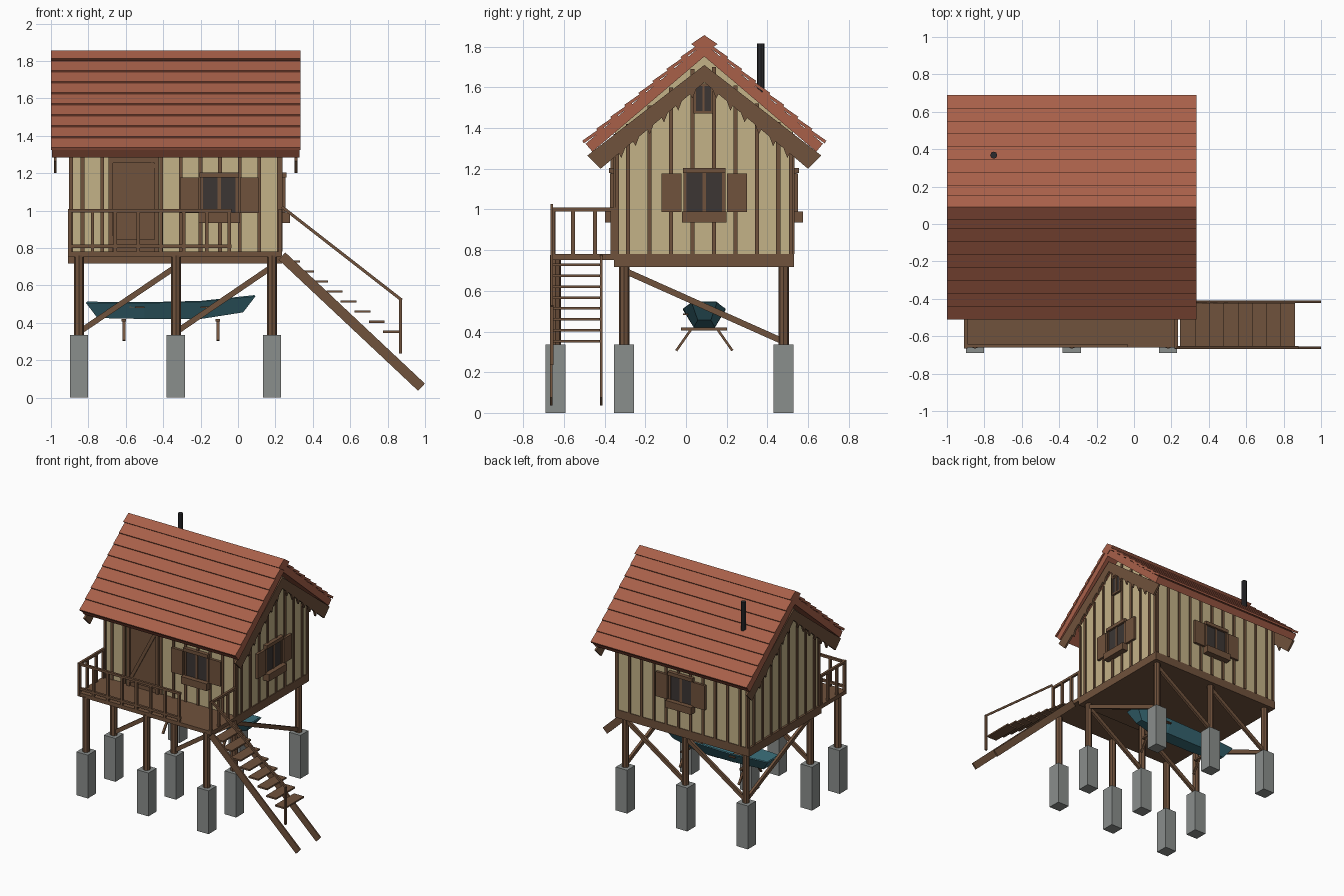
import bpy, bmesh, math
from mathutils import Matrix, Vector

cube = bpy.data.objects.get("Cube")
if cube:
    bpy.data.objects.remove(cube, do_unlink=True)


def material(name, r, g, b):
    lin = [((c / 255 + 0.055) / 1.055) ** 2.4 for c in (r, g, b)] + [1]
    m = bpy.data.materials.new(name)
    m.use_nodes = True
    m.diffuse_color = lin
    m.node_tree.nodes["Principled BSDF"].inputs["Base Color"].default_value = lin
    return m


WOOD = material("brown wood", 112, 82, 60)
CREAM = material("cream plaster", 196, 178, 135)
ROOF = material("red shingle", 168, 96, 73)
CONCRETE = material("grey concrete", 138, 142, 140)
GLASS = material("dark glass", 60, 54, 52)
IRON = material("black iron", 42, 42, 45)
TEAL = material("teal paint", 56, 106, 118)


def box(bm, lo, hi, m=Matrix()):
    lo, hi = Vector(lo), Vector(hi)
    size = Matrix.Diagonal((*(hi - lo), 1))
    bmesh.ops.create_cube(bm, size=1, matrix=m @ Matrix.Translation((lo + hi) / 2) @ size)


def beam(bm, p, q, w, h):
    """Rectangular bar from p to q, w wide and h deep."""
    p, q = Vector(p), Vector(q)
    d = (q - p).normalized()
    side = d.cross(Vector((0, 0, 1))).normalized()
    rot = Matrix((d, side, side.cross(d))).transposed().to_4x4()
    size = Matrix.Diagonal(((q - p).length, w, h, 1))
    bmesh.ops.create_cube(bm, size=1, matrix=Matrix.Translation((p + q) / 2) @ rot @ size)


def tube(bm, x, y, z0, z1, r):
    bmesh.ops.create_cone(bm, cap_ends=True, segments=8, radius1=r, radius2=r, depth=z1 - z0,
                          matrix=Matrix.Translation((x, y, (z0 + z1) / 2)))


def prism(bm, profile, x0, x1):
    """Extrude a (y, z) outline along x."""
    face = bm.faces.new([bm.verts.new((x0, y, z)) for y, z in profile])
    ext = bmesh.ops.extrude_face_region(bm, geom=[face])
    bmesh.ops.translate(bm, vec=(x1 - x0, 0, 0),
                        verts=[v for v in ext["geom"] if isinstance(v, bmesh.types.BMVert)])


def finish(bm, name, mat):
    bmesh.ops.recalc_face_normals(bm, faces=bm.faces)
    mesh = bpy.data.meshes.new(name)
    bm.to_mesh(mesh)
    bm.free()
    mesh.materials.append(mat)
    ob = bpy.data.objects.new(name, mesh)
    bpy.context.collection.objects.link(ob)
    return ob


X0, X1, Y0, Y1 = -0.895, 0.228, -0.348, 0.525
RIDGE, SLOPE, FLOOR = 0.09, 0.85, 0.782
PILE_X, PILE_Y = (-0.85, -0.332, 0.182), (-0.641, -0.304, 0.48)

# Foundation piles and posts
piles, posts = bmesh.new(), bmesh.new()
for x in PILE_X:
    for y in PILE_Y:
        box(piles, (x - 0.049, y - 0.049, 0), (x + 0.049, y + 0.049, 0.335))
        tube(posts, x, y, 0.33, 0.76, 0.026)
finish(piles, "foundation_piles", CONCRETE)
finish(posts, "support_posts", WOOD)

# Diagonal braces
bm = bmesh.new()
for y in PILE_Y[1:]:
    for a, b in zip(PILE_X, PILE_X[1:]):
        beam(bm, (a, y, 0.35), (b, y, 0.7), 0.02, 0.03)
for x in (PILE_X[0], PILE_X[2]):
    beam(bm, (x, PILE_Y[1], 0.7), (x, PILE_Y[2], 0.35), 0.02, 0.03)
finish(bm, "diagonal_braces", WOOD)

# Floor and deck
bm = bmesh.new()
box(bm, (-0.91, -0.355, 0.718), (0.235, 0.53, FLOOR))
box(bm, (-0.91, -0.66, 0.752), (0.235, -0.35, FLOOR))
finish(bm, "floor_and_deck", WOOD)

# House walls with gables
bm = bmesh.new()
eave = 1.76 - SLOPE * (Y1 - RIDGE)
prism(bm, [(Y0, FLOOR), (Y1, FLOOR), (Y1, eave), (RIDGE, 1.76), (Y0, eave)], X0, X1)
finish(bm, "house_walls", CREAM)

# Vertical battens and corner posts
bm = bmesh.new()
for y in [-0.285 + 0.1055 * k for k in range(8)] + [Y0 + 0.008, Y1 - 0.008]:
    top = 1.74 - SLOPE * abs(y - RIDGE)
    box(bm, (X0 - 0.009, y - 0.01, FLOOR), (X0, y + 0.01, top))
    box(bm, (X1, y - 0.01, FLOOR), (X1 + 0.009, y + 0.01, top))
for x in [0.219 - 0.105 * k for k in range(11)] + [X0 + 0.003]:
    box(bm, (x - 0.01, Y0 - 0.009, FLOOR), (x + 0.01, Y0, 1.37))
    box(bm, (x - 0.01, Y1, FLOOR), (x + 0.01, Y1 + 0.009, 1.37))
finish(bm, "wall_battens", WOOD)


# Shuttered windows with flower boxes
def window(name, x, y, degrees):
    m = Matrix.Translation((x, y, 0)) @ Matrix.Rotation(math.radians(degrees), 4, "Z")
    pane, wood = bmesh.new(), bmesh.new()
    box(pane, (-0.092, -0.013, 0.99), (0.092, -0.004, 1.18), m)
    box(wood, (-0.105, -0.03, 1.178), (0.105, 0, 1.205), m)
    box(wood, (-0.11, -0.05, 0.935), (0.11, 0, 0.99), m)
    box(wood, (-0.009, -0.018, 0.98), (0.009, 0, 1.19), m)
    for s in (-1, 1):
        a, b = sorted((s * 0.112, s * 0.21))
        box(wood, (a, -0.025, 0.987), (b, -0.005, 1.177), m)
        box(wood, (s * 0.095 - 0.008, -0.018, 0.98), (s * 0.095 + 0.008, 0, 1.19), m)
    finish(pane, name + "_glass", GLASS)
    finish(wood, name + "_frame", WOOD)


window("front_window", -0.1, Y0, 0)
window("side_window", X1, RIDGE, 90)
window("back_window", -0.335, Y1, 180)

# Attic window
bm = bmesh.new()
box(bm, (X1, 0.045, 1.48), (X1 + 0.013, 0.125, 1.61))
finish(bm, "attic_glass", GLASS)
bm = bmesh.new()
for y in (0.043, 0.085, 0.127):
    box(bm, (X1, y - 0.005, 1.475), (X1 + 0.018, y + 0.005, 1.615))
for z in (1.478, 1.612):
    box(bm, (X1, 0.038, z - 0.006), (X1 + 0.018, 0.132, z + 0.006))
finish(bm, "attic_frame", WOOD)

# Door with frame and diagonal brace
bm = bmesh.new()
box(bm, (-0.67, Y0 - 0.012, FLOOR), (-0.445, Y0, 1.27))
for x in (-0.68, -0.435):
    box(bm, (x - 0.012, Y0 - 0.024, FLOOR), (x + 0.012, Y0, 1.285))
for z in (0.83, 1.27):
    box(bm, (-0.68, Y0 - 0.022, z - 0.015), (-0.435, Y0, z + 0.015))
beam(bm, (-0.665, Y0 - 0.013, 0.84), (-0.45, Y0 - 0.013, 1.25), 0.014, 0.025)
finish(bm, "front_door", WOOD)

# Roof slabs, overlapping shingle rows and ridge cap
bm = bmesh.new()
for s in (-1, 1):
    prism(bm, [(RIDGE, 1.752), (RIDGE + s * 0.55, 1.284), (RIDGE + s * 0.583, 1.323),
               (RIDGE, 1.818)], -0.995, 0.328)
    for k in range(8):
        d, z = 0.6 - 0.069 * k, 1.338 + 0.0588 * k
        prism(bm, [(RIDGE + s * d, z), (RIDGE + s * (d - 0.008), z - 0.013),
                   (RIDGE + s * (d - 0.11), z + 0.058),
                   (RIDGE + s * (d - 0.102), z + 0.071)], -1, 0.333)
prism(bm, [(RIDGE, 1.857), (RIDGE + 0.065, 1.813), (RIDGE, 1.768), (RIDGE - 0.065, 1.813)],
      -1, 0.333)
finish(bm, "shingle_roof", ROOF)

# Barge boards with a toothed lower edge
bm = bmesh.new()
for x in (-0.985, 0.303):
    for s in (-1, 1):
        edge = [(0, 1.71), (0.575, 1.265), (0.51, 1.2)]
        for k in range(6):
            d = 0.42 - 0.07 * k
            z = 1.625 - 0.833 * d
            edge += [(d, z), (d - 0.012, z - 0.022), (d - 0.03, z + 0.025)]
        edge.append((0, 1.625))
        prism(bm, [(RIDGE + s * d, z) for d, z in edge], x, x + 0.015)
finish(bm, "barge_boards", WOOD)

# Stove pipe
bm = bmesh.new()
tube(bm, -0.75, 0.368, 1.45, 1.815, 0.019)
finish(bm, "stove_pipe", IRON)

# Deck railing
bm = bmesh.new()
for z in (0.81, 1.0):
    beam(bm, (-0.91, -0.65, z), (-0.035, -0.65, z), 0.018, 0.018)
for k in range(8):
    x = -0.9 + 0.122 * k
    box(bm, (x - 0.009, -0.66, 0.76), (x + 0.009, -0.642, 1.005))
for x in (-0.9, 0.225):
    beam(bm, (x, -0.665, 1.0), (x, -0.35, 1.0), 0.018, 0.018)
    for y in (-0.655, -0.555, -0.447, -0.36):
        box(bm, (x - 0.009, y - 0.01, 0.76), (x + 0.009, y + 0.01, 1.005))
finish(bm, "deck_railing", WOOD)

# Stairs with stringers, treads and one handrail
bm = bmesh.new()
for y in (-0.662, -0.416):
    beam(bm, (0.235, y, 0.757), (0.981, y, 0.056), 0.012, 0.053)
for k in range(8):
    x, z = 0.82 - 0.0755 * k, 0.353 + 0.0535 * k
    box(bm, (x - 0.045, -0.656, z - 0.006), (x + 0.04, -0.422, z + 0.006))
beam(bm, (0.235, -0.66, 1.02), (0.875, -0.66, 0.522), 0.014, 0.016)
box(bm, (0.86, -0.668, 0.235), (0.876, -0.652, 0.53))
finish(bm, "stairs", WOOD)

# Open boat lofted from stations: top x, bottom x, half widths, heights
bm = bmesh.new()
stations = [(-0.81, -0.75, 0.07, 0.035, 0.51, 0.43), (-0.5, -0.5, 0.1, 0.05, 0.508, 0.425),
            (-0.2, -0.2, 0.1, 0.05, 0.515, 0.425), (0.09, 0.025, 0.06, 0.03, 0.545, 0.46)]
rings = [[bm.verts.new(c) for c in ((xt, RIDGE - wt, zt), (xb, RIDGE - wb, zb),
                                    (xb, RIDGE + wb, zb), (xt, RIDGE + wt, zt))]
         for xt, xb, wt, wb, zt, zb in stations]
for a, b in zip(rings, rings[1:]):
    for i in range(3):
        bm.faces.new((a[i], a[i + 1], b[i + 1], b[i]))
bm.faces.new(rings[0])
bm.faces.new(rings[-1])
hull = finish(bm, "boat_hull", TEAL)
shell = hull.modifiers.new("thickness", "SOLIDIFY")
shell.thickness = 0.01
shell.offset = 0

# Boat seats, oarlocks and trestles
bm = bmesh.new()
for x in (-0.55, -0.2):
    box(bm, (x - 0.03, RIDGE - 0.085, 0.482), (x + 0.03, RIDGE + 0.085, 0.492))
    box(bm, (x, RIDGE - 0.104, 0.48), (x + 0.05, RIDGE + 0.104, 0.488))
finish(bm, "boat_seats", WOOD)
bm = bmesh.new()
for x in (-0.61, -0.107):
    box(bm, (x - 0.012, -0.025, 0.406), (x + 0.012, 0.202, 0.42))
    for s in (-1, 1):
        beam(bm, (x, RIDGE + s * 0.065, 0.41), (x, RIDGE + s * 0.138, 0.306), 0.016, 0.012)
finish(bm, "boat_trestles", WOOD)
